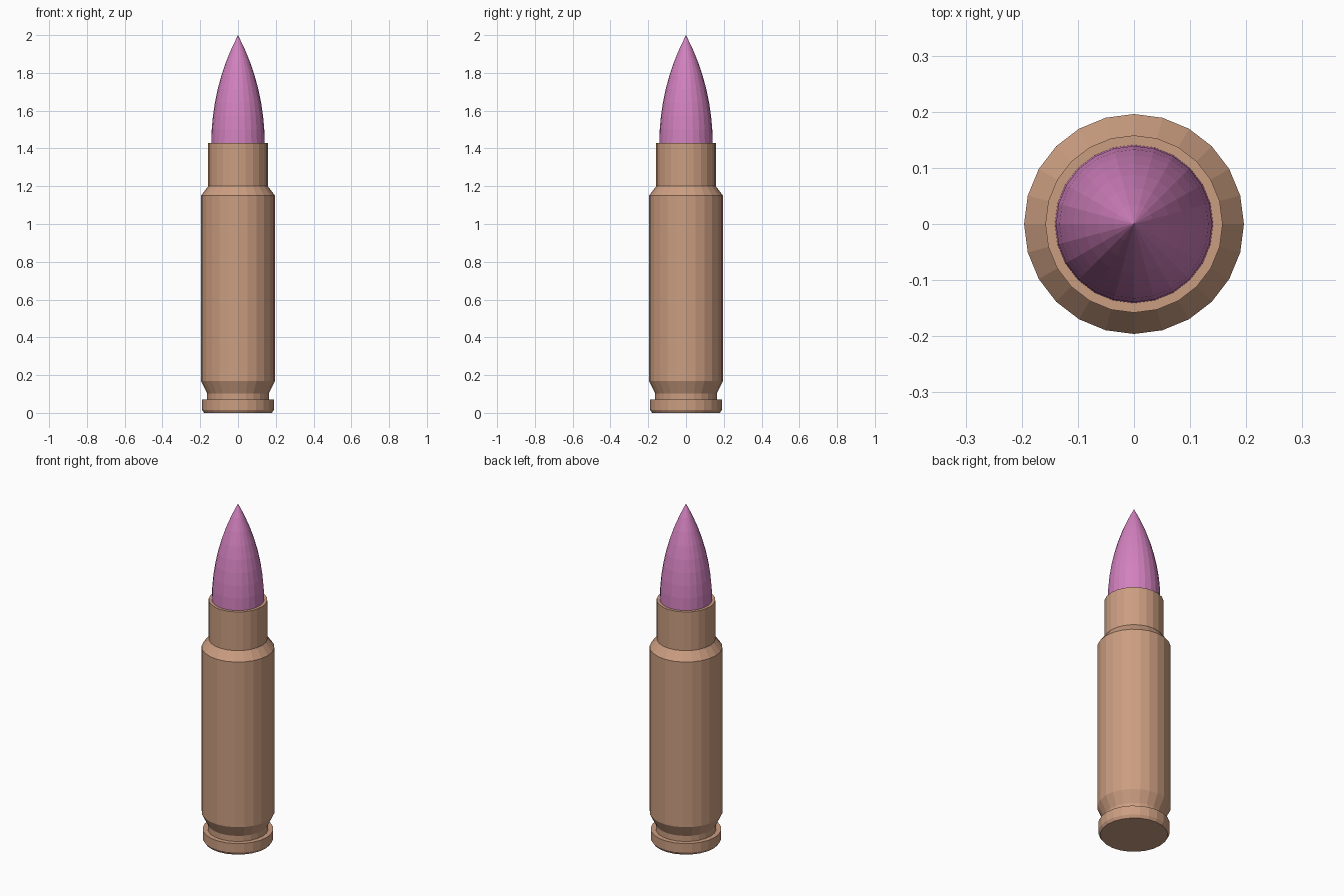
import bpy, bmesh
from math import sin, cos, pi, sqrt

if "Cube" in bpy.data.objects:
    bpy.data.objects.remove(bpy.data.objects["Cube"])

SIDES = 24


def lathe(name, profile, color):
    """Revolve (radius, z) points around z; radius 0 becomes a pole."""
    bm = bmesh.new()
    rings = []
    for r, z in profile:
        if r == 0:
            rings.append([bm.verts.new((0, 0, z))] * SIDES)
        else:
            rings.append([bm.verts.new((r * cos(2 * pi * i / SIDES),
                                        r * sin(2 * pi * i / SIDES), z))
                          for i in range(SIDES)])
    for a, b in zip(rings, rings[1:]):
        for i in range(SIDES):
            j = (i + 1) % SIDES
            corners = list(dict.fromkeys((a[i], a[j], b[j], b[i])))
            bm.faces.new(corners)
    # flat cap on an open bottom
    if profile[0][0] > 0:
        bm.faces.new(rings[0][::-1])
    bmesh.ops.recalc_face_normals(bm, faces=bm.faces)
    mesh = bpy.data.meshes.new(name)
    bm.to_mesh(mesh)
    bm.free()
    mat = bpy.data.materials.new(name + "_colour")
    mat.diffuse_color = color
    mat.use_nodes = True
    mat.node_tree.nodes["Principled BSDF"].inputs["Base Color"].default_value = mat.diffuse_color
    mesh.materials.append(mat)
    obj = bpy.data.objects.new(name, mesh)
    bpy.context.collection.objects.link(obj)
    return obj


# Casing: rim, extractor groove, body, shoulder, neck and flat mouth
lathe("casing", [
    (0.18, 0), (0.19, 0.016), (0.19, 0.07), (0.163, 0.07), (0.163, 0.103),
    (0.196, 0.17), (0.196, 1.15), (0.158, 1.20), (0.158, 1.43),
    (0.139, 1.43), (0.139, 1.40), (0, 1.40),
], (0.60, 0.34, 0.22, 1))

# Bullet tip: pointed circular-arc ogive seated in the mouth
R, BASE, TIP, STEPS = 0.141, 1.43, 2.0, 8
length = TIP - BASE
rho = (R * R + length * length) / (2 * R)
ogive = [(R, 1.405)]
for k in range(STEPS):
    h = length * k / STEPS
    ogive.append((sqrt(rho * rho - h * h) - rho + R, BASE + h))
ogive.append((0, TIP))
lathe("bullet_tip", ogive, (0.65, 0.22, 0.52, 1))
